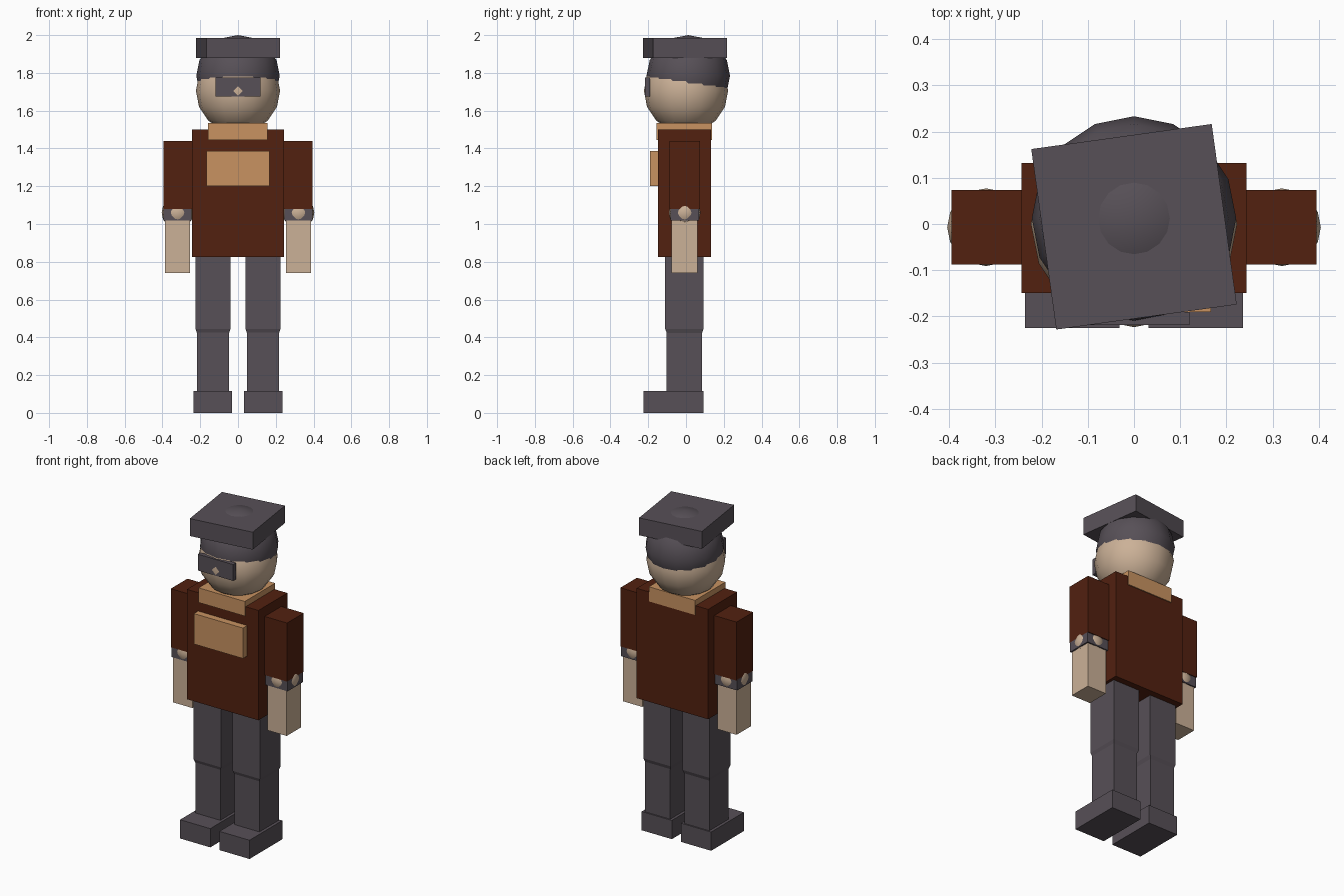
import bpy, bmesh, math
from mathutils import Matrix

cube = bpy.data.objects.get("Cube")
if cube:
    bpy.data.objects.remove(cube, do_unlink=True)


def material(name, rgb):
    m = bpy.data.materials.new(name)
    m.use_nodes = True
    m.diffuse_color = (*rgb, 1)
    m.node_tree.nodes["Principled BSDF"].inputs["Base Color"].default_value = (*rgb, 1)
    return m


charcoal = material("charcoal", (0.095, 0.08, 0.095))
brown = material("dark brown", (0.085, 0.015, 0.005))
tan = material("tan", (0.58, 0.29, 0.12))
skin = material("skin", (0.6, 0.44, 0.31))


def finish(name, bm, mat):
    bmesh.ops.recalc_face_normals(bm, faces=bm.faces)
    mesh = bpy.data.meshes.new(name)
    bm.to_mesh(mesh)
    bm.free()
    mesh.materials.append(mat)
    ob = bpy.data.objects.new(name, mesh)
    bpy.context.collection.objects.link(ob)
    return ob


def box(name, x, y, z, mat, bottom_scale=1.0):
    """Box spanning the ranges x, y, z; its bottom may taper."""
    bm = bmesh.new()
    bmesh.ops.create_cube(bm, size=1)
    for v in bm.verts:
        s = bottom_scale if v.co.z < 0 else 1
        v.co = [sum(r) / 2 + c * k * (r[1] - r[0])
                for r, c, k in zip((x, y, z), v.co, (s, s, 1))]
    return finish(name, bm, mat)


def ball(name, centre, radius, mat, height=None):
    bm = bmesh.new()
    bmesh.ops.create_uvsphere(bm, u_segments=16, v_segments=8, radius=1)
    size = Matrix.Diagonal((radius, radius, height or radius, 1))
    bmesh.ops.transform(bm, matrix=Matrix.Translation(centre) @ size, verts=bm.verts)
    for f in bm.faces:
        f.smooth = True
    return finish(name, bm, mat)


# Head, hair, glasses and the turned square cap
ball("head", (0, 0, 1.705), 0.223, skin)
ball("hair", (0, 0.012, 1.785), 0.221, charcoal, 0.215)
box("glasses", (-0.12, 0.12), (-0.218, -0.19), (1.675, 1.775), charcoal)
cap = box("cap", (-0.197, 0.197), (-0.197, 0.197), (1.878, 1.985), charcoal)
cap.location.y = -0.006
cap.rotation_euler.z = math.radians(7.9)

# Torso, collar and chest panel
box("torso", (-0.243, 0.243), (-0.149, 0.132), (0.825, 1.5), brown)
box("collar", (-0.158, 0.156), (-0.157, 0.138), (1.445, 1.535), tan)
box("chest_panel", (-0.167, 0.167), (-0.19, -0.14), (1.2, 1.387), tan)

# Arms and legs, mirrored on both sides
for side, sign in (("left", 1), ("right", -1)):
    def part(name, x, *rest):
        box(f"{side}_{name}", sorted(sign * c for c in x), *rest)

    part("sleeve", (0.243, 0.395), (-0.088, 0.073), (1.08, 1.44), brown)
    part("cuff", (0.245, 0.395), (-0.082, 0.068), (1.018, 1.085), charcoal)
    part("hand", (0.255, 0.386), (-0.078, 0.06), (0.74, 1.03), skin)
    ball(f"{side}_wrist", (sign * 0.32, -0.007, 1.06), 0.084, skin)

    part("thigh", (0.04, 0.225), (-0.11, 0.093), (0.445, 0.85), charcoal)
    part("knee", (0.04, 0.225), (-0.11, 0.093), (0.42, 0.445), charcoal, 0.91)
    part("shin", (0.048, 0.218), (-0.103, 0.085), (0.1, 0.43), charcoal)
    part("shoe", (0.031, 0.236), (-0.225, 0.093), (0, 0.115), charcoal)
